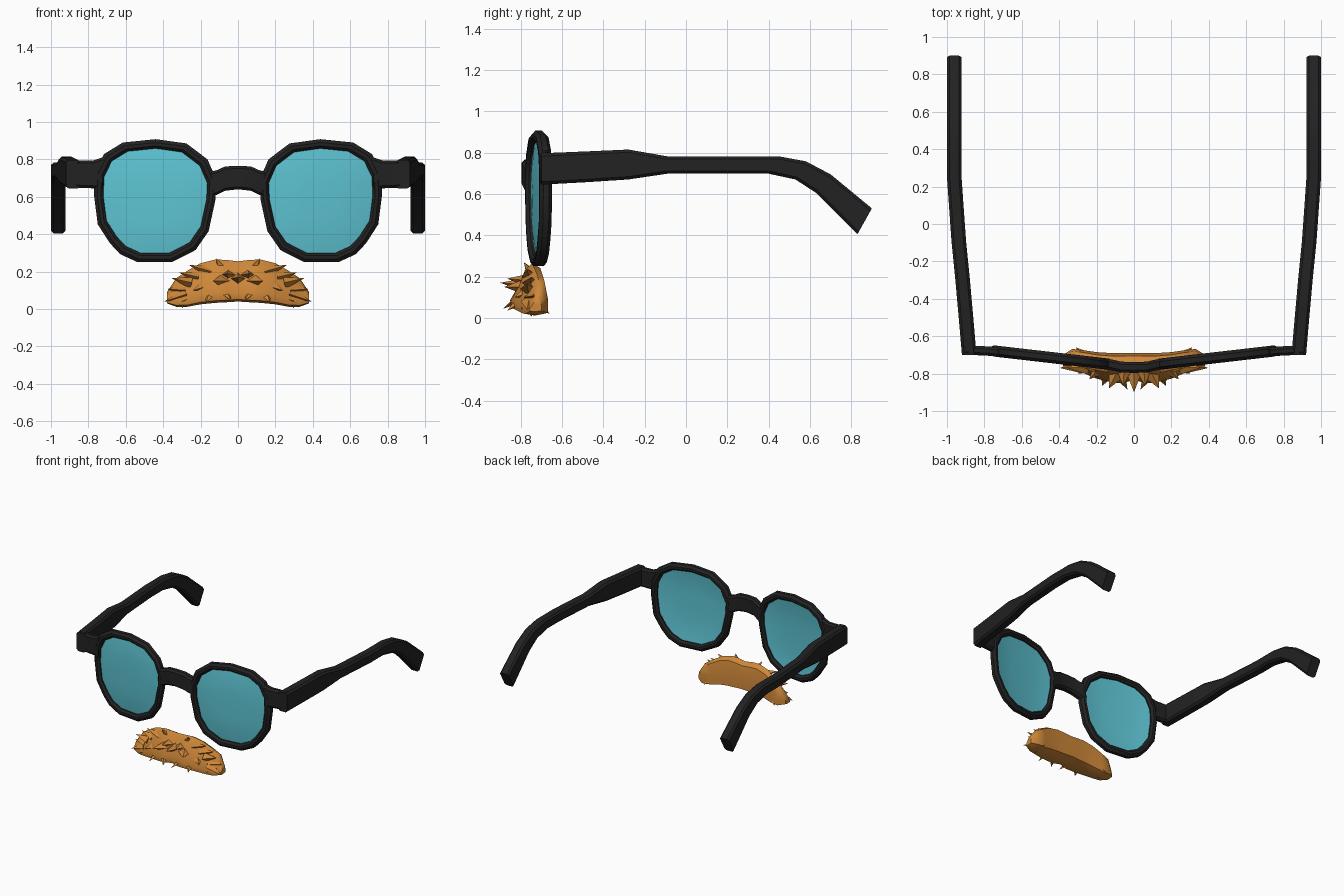
import bpy, bmesh, math
from mathutils import Vector

if "Cube" in bpy.data.objects:
    bpy.data.objects.remove(bpy.data.objects["Cube"])


def material(name, rgb):
    m = bpy.data.materials.new(name)
    m.diffuse_color = (*rgb, 1)
    m.use_nodes = True
    m.node_tree.nodes["Principled BSDF"].inputs["Base Color"].default_value = m.diffuse_color
    return m


BLACK = material("black plastic", (0.016, 0.016, 0.016))
BLUE = material("blue glass", (0.11, 0.55, 0.65))
BROWN = material("ginger hair", (0.61, 0.24, 0.04))


def finish(bm, name, mat, mirror=False, angle=30):
    bmesh.ops.recalc_face_normals(bm, faces=bm.faces)
    me = bpy.data.meshes.new(name)
    bm.to_mesh(me)
    bm.free()
    me.materials.append(mat)
    ob = bpy.data.objects.new(name, me)
    bpy.context.collection.objects.link(ob)
    if mirror:
        ob.modifiers.new("mirror", "MIRROR")
    bpy.ops.object.select_all(action="DESELECT")
    ob.select_set(True)
    bpy.context.view_layer.objects.active = ob
    bpy.ops.object.shade_smooth_by_angle(angle=math.radians(angle))
    return ob


def loft(bm, rings, closed=False):
    """Skin a list of equal-length point rings, capping open ends."""
    vs = [[bm.verts.new(p) for p in r] for r in rings]
    n = len(vs[0])
    for i in range(len(vs) if closed else len(vs) - 1):
        a, b = vs[i], vs[(i + 1) % len(vs)]
        for j in range(n):
            k = (j + 1) % n
            bm.faces.new((a[j], a[k], b[k], b[j]))
    if not closed:
        bm.faces.new(vs[0])
        bm.faces.new(vs[-1])


def bar_ring(c, u, v, cut=0.014):
    """Rectangle around c with half axes u, v and cut corners."""
    c, u, v = Vector(c), Vector(u), Vector(v)
    du, dv = u.normalized() * cut, v.normalized() * cut
    pts = []
    for su, sv, first in ((1, 1, 0), (-1, 1, 1), (-1, -1, 0), (1, -1, 1)):
        corner = c + u * su + v * sv
        pair = [corner - dv * sv, corner - du * su]
        pts += pair[::-1] if first else pair
    return pts


# Rim outline, shared by the rim and the lens
OUTLINE = [(.44, .908), (.616, .89), (.717, .828), (.765, .73), (.77, .61), (.75, .453),
           (.685, .352), (.63, .293), (.536, .25), (.355, .25), (.227, .315),
           (.157, .416), (.12, .587), (.115, .69), (.163, .80), (.275, .885)]
CX, CZ = 0.44, 0.58


def plane_y(x):
    return -0.765 + 0.115 * x


def inset(p, d, dy):
    s = 1 - d / 0.33
    x, z = CX + (p[0] - CX) * s, CZ + (p[1] - CZ) * s
    return (x, plane_y(x) + dy, z)


# Rims
PROFILE = [(0, -.014), (.018, -.03), (.036, -.03), (.05, -.014),
           (.05, .014), (.036, .03), (.018, .03), (0, .014)]
bm = bmesh.new()
loft(bm, [[inset(p, d, dy) for d, dy in PROFILE] for p in OUTLINE], closed=True)
finish(bm, "rims", BLACK, True)

# Lenses: shallow domes with a thin shell
bm = bmesh.new()
loft(bm, [[inset(p, d, dy) for p in OUTLINE] for d, dy in
          ((.22, -.019), (.12, -.014), (.04, -.002), (.04, .006), (.12, -.006), (.22, -.011))])
finish(bm, "lenses", BLUE, True)

# Nose bridge
bm = bmesh.new()
loft(bm, [bar_ring((x, y, (t + b) / 2), (0, .029, 0), (0, 0, (t - b) / 2))
          for x, y, t, b in ((-.145, -.748, .735, .60), (-.11, -.755, .743, .612),
                             (-.07, -.765, .762, .632), (0, -.767, .766, .64),
                             (.07, -.765, .762, .632), (.11, -.755, .743, .612),
                             (.145, -.748, .735, .60))])
finish(bm, "bridge", BLACK)

# Hinge blocks joining the rims to the temples
bm = bmesh.new()
loft(bm, [bar_ring((x, y, (t + b) / 2), (0, .025, 0), (0, 0, (t - b) / 2))
          for x, y, t, b in ((.725, -.686, .81, .64), (.77, -.68, .795, .645),
                             (.85, -.676, .795, .648), (.90, -.674, .80, .648))])
finish(bm, "hinges", BLACK, True)

# Temples: x centre, then top (y, z) and bottom (y, z) of each station
TEMPLE = [(.881, -.70, .797, -.70, .645), (.900, -.48, .806, -.48, .657),
          (.918, -.28, .815, -.28, .670), (.937, -.09, .782, -.09, .698),
          (.961, .25, .782, .25, .698), (.961, .45, .782, .40, .698),
          (.961, .58, .758, .53, .67), (.961, .70, .695, .63, .605),
          (.961, .90, .53, .83, .405)]
bm = bmesh.new()
loft(bm, [bar_ring((x, (ty + by) / 2, (tz + bz) / 2), (.039, 0, 0),
                   (0, (ty - by) / 2, (tz - bz) / 2)) for x, ty, tz, by, bz in TEMPLE])
finish(bm, "temples", BLACK, True)

# Moustache body: x, front y, back y, top z, bottom z
HALF = [(.06, -.855, -.69, .262, .036), (.12, -.85, -.69, .265, .033),
        (.20, -.83, -.685, .245, .025), (.27, -.80, -.675, .205, .012),
        (.33, -.785, -.668, .165, .012), (.38, -.76, -.70, .09, .03)]
SECTION = [(0, .08), (0, .5), (.1, .9), (.35, 1), (.55, .85), (.72, .55),
           (.98, .22), (.92, .05), (.5, 0)]
stations = [(-h[0], *h[1:]) for h in HALF[::-1]] + [(0, -.835, -.69, .255, .04)] + HALF
bm = bmesh.new()
loft(bm, [[(x, yb + (yf - yb) * f, zb + (zt - zb) * t) for f, t in SECTION]
          for x, yf, yb, zt, zb in stations])
finish(bm, "moustache", BROWN, angle=50)

# Hair tufts: tip, root and root radius of each pointed lock
TUFTS = [((.395, -.77, .04), (.28, -.755, .08), .045),
         ((.378, -.74, .107), (.28, -.74, .10), .045),
         ((.355, -.77, .165), (.25, -.76, .14), .045),
         ((.315, -.75, .195), (.21, -.75, .17), .045),
         ((.262, -.77, .235), (.15, -.75, .20), .045),
         ((.115, -.785, .27), (.08, -.74, .20), .05),
         ((.135, -.88, .15), (.08, -.77, .15), .06),
         ((.06, -.865, .19), (.05, -.76, .18), .05),
         ((.035, -.885, .045), (.09, -.78, .11), .045),
         ((.17, -.865, .035), (.13, -.77, .11), .055),
         ((.24, -.83, .10), (.17, -.76, .13), .05),
         ((.30, -.80, .04), (.21, -.75, .09), .045),
         ((.31, -.66, .018), (.25, -.72, .08), .04),
         ((.30, -.75, .005), (.24, -.74, .08), .045)]
bm = bmesh.new()


def tuft(tip, root, r):
    tip, root = Vector(tip), Vector(root)
    axis = (tip - root).normalized()
    u = axis.cross(Vector((0, 0, 1))).normalized()
    v = axis.cross(u)
    base = [bm.verts.new(root + u * r * a + v * r * .7 * b)
            for a, b in ((1, 0), (0, 1), (-1, 0), (0, -1))]
    top = bm.verts.new(tip)
    bm.faces.new(base)
    for i in range(4):
        bm.faces.new((base[i], base[(i + 1) % 4], top))


for tip, root, r in TUFTS:
    for s in (1, -1):
        tuft((tip[0] * s, *tip[1:]), (root[0] * s, *root[1:]), r)
tuft((0, -.90, .17), (0, -.77, .16), .05)
finish(bm, "moustache_tufts", BROWN, angle=50)
